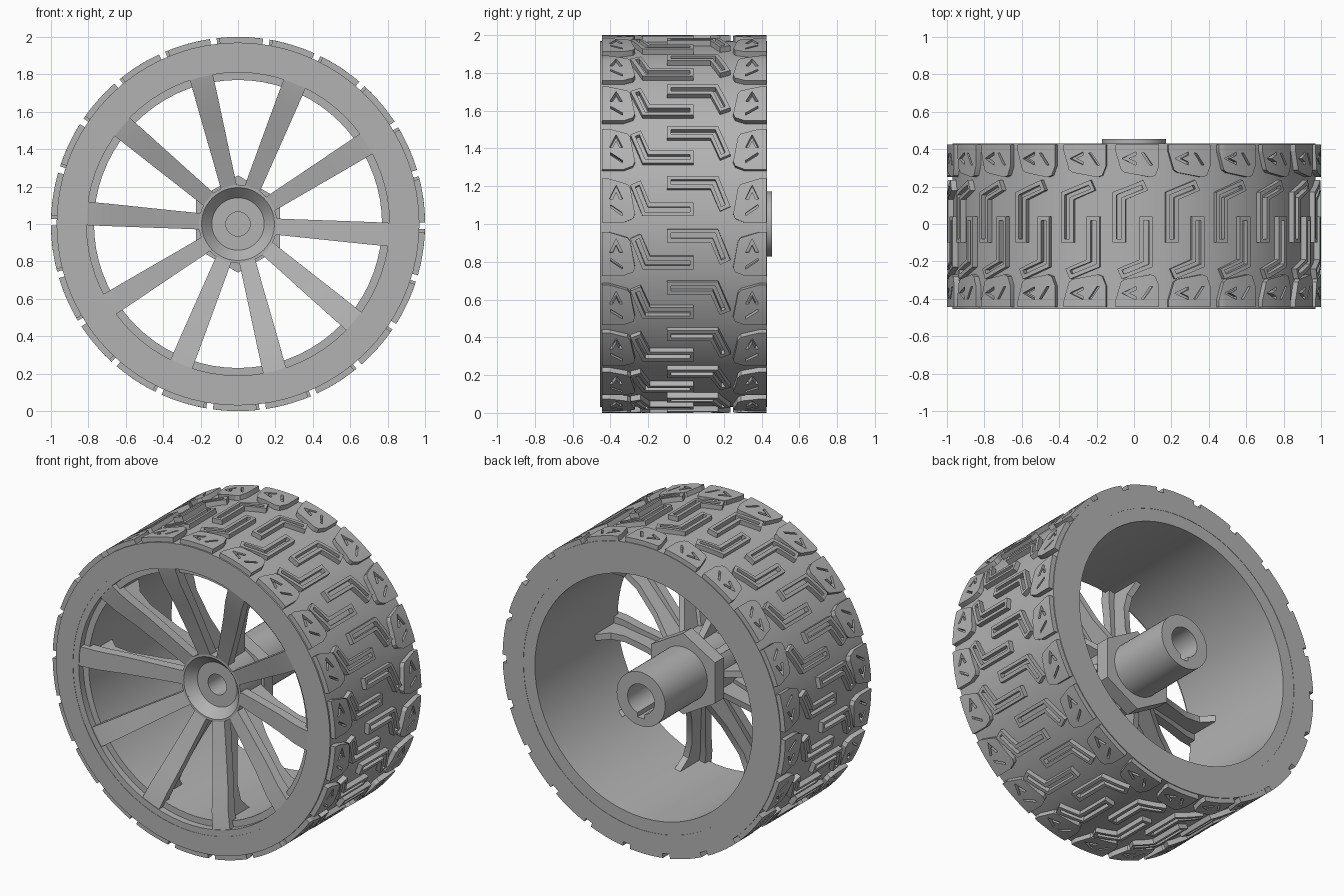
import bpy, bmesh, math
from mathutils import Matrix, Vector

if "Cube" in bpy.data.objects:
    bpy.data.objects.remove(bpy.data.objects["Cube"])

grey = bpy.data.materials.new("plain grey")
grey.use_nodes = True
COLOUR = (0.45, 0.45, 0.45, 1)
grey.diffuse_color = COLOUR
grey.node_tree.nodes["Principled BSDF"].inputs["Base Color"].default_value = COLOUR

AXLE = Matrix.Translation((0, 0, 1))
TREADS, SPOKES = 22, 10


def finish(name, bm, smooth=True):
    bmesh.ops.recalc_face_normals(bm, faces=bm.faces)
    mesh = bpy.data.meshes.new(name)
    bm.to_mesh(mesh)
    bm.free()
    mesh.materials.append(grey)
    obj = bpy.data.objects.new(name, mesh)
    bpy.context.collection.objects.link(obj)
    if smooth:
        bpy.ops.object.select_all(action="DESELECT")
        obj.select_set(True)
        bpy.context.view_layer.objects.active = obj
        bpy.ops.object.shade_smooth_by_angle(angle=math.radians(30))
    return obj


def lathe(name, profile, steps=72):
    """Turn a closed (radius, y) profile around the axle."""
    bm = bmesh.new()
    verts = [bm.verts.new((r, y, 0)) for r, y in profile]
    edges = [bm.edges.new((v, verts[i - 1])) for i, v in enumerate(verts)]
    bmesh.ops.spin(bm, geom=verts + edges, cent=(0, 0, 0), axis=(0, 1, 0),
                   angle=math.tau, steps=steps)
    bmesh.ops.remove_doubles(bm, verts=bm.verts, dist=1e-4)
    bm.transform(AXLE)
    return finish(name, bm)


def beam(bm, stations, turn):
    """Loft rectangles given as (radius, front y, back y, half width)."""
    rings = []
    for r, front, back, w in stations:
        corners = ((front, -w), (front, w), (back, w), (back, -w))
        rings.append([bm.verts.new(turn @ Vector((r, y, z))) for y, z in corners])
    for a, b in zip(rings, rings[1:]):
        for i in range(4):
            bm.faces.new((a[i - 1], a[i], b[i], b[i - 1]))
    bm.faces.new(rings[0])
    bm.faces.new(rings[-1])


def tread(name, outlines):
    """Extrude flat outlines (inner ones are slots) and wrap them on the tyre."""
    curve = bpy.data.curves.new(name + "_outline", "CURVE")
    curve.dimensions, curve.fill_mode, curve.extrude = "2D", "BOTH", 0.0175
    for points in outlines:
        spline = curve.splines.new("POLY")
        spline.points.add(len(points) - 1)
        for p, (x, y) in zip(spline.points, points):
            p.co = (x, y, 0, 1)
        spline.use_cyclic_u = True
    temp = bpy.data.objects.new(name + "_outline", curve)
    bpy.context.collection.objects.link(temp)
    graph = bpy.context.evaluated_depsgraph_get()
    flat = bpy.data.meshes.new_from_object(temp.evaluated_get(graph))
    bpy.data.objects.remove(temp)
    bm = bmesh.new()
    bm.from_mesh(flat)
    bmesh.ops.remove_doubles(bm, verts=bm.verts, dist=1e-4)
    for i in range(-2, 3):
        bmesh.ops.bisect_plane(bm, geom=bm.verts[:] + bm.edges[:] + bm.faces[:],
                               plane_co=(i * 0.05, 0, 0), plane_no=(1, 0, 0))
    # Bend one copy onto the tyre for each step round the wheel
    ring = bmesh.new()
    for k in range(TREADS):
        copies = {}
        for v in bm.verts:
            a, r = v.co.x + k * math.tau / TREADS, 0.9825 + v.co.z
            copies[v] = ring.verts.new((r * math.sin(a), v.co.y, 1 + r * math.cos(a)))
        for f in bm.faces:
            ring.faces.new([copies[v] for v in f.verts])
    bm.free()
    return finish(name, ring)


# Tyre carcass and the rim barrel with its front ledge
lathe("tyre", [(0.85, -0.455), (0.97, -0.455), (0.97, 0.43), (0.85, 0.43)])
lathe("rim", [(0.81, -0.453), (0.86, -0.453), (0.86, 0.428), (0.77, 0.428),
              (0.77, -0.41), (0.81, -0.41)])

# Hub with dished front, stepped body and bored rear sleeve
hub = lathe("hub", [(0.065, -0.21), (0.14, -0.21), (0.195, -0.27), (0.21, -0.27),
                    (0.21, -0.03), (0.172, -0.03), (0.172, 0.455), (0.095, 0.455),
                    (0.095, 0.1), (0.065, 0.1)], 48)

# Keyway cut into the sleeve bore
bm = bmesh.new()
bmesh.ops.create_cube(bm, size=1, matrix=AXLE @ Matrix.Translation((0, 0.35, -0.09))
                      @ Matrix.Diagonal((0.05, 0.4, 0.06, 1)))
cutter = finish("keyway_cutter", bm, False)
cutter.hide_render = True
cutter.hide_set(True)
cut = hub.modifiers.new("keyway", "BOOLEAN")
cut.operation, cut.object = "DIFFERENCE", cutter

# Hexagonal collar
bm = bmesh.new()
bmesh.ops.create_cone(bm, cap_ends=True, segments=6, radius1=0.26, radius2=0.26, depth=0.09,
                      matrix=AXLE @ Matrix.Translation((0, -0.015, 0))
                      @ Matrix.Rotation(math.pi / 2, 4, "X"))
finish("hex_collar", bm, False)

# Dished spokes, each a flat strap with a rib behind it
strap = [(0.19, -0.265, -0.2, 0.043), (0.35, -0.31, -0.25, 0.048),
         (0.55, -0.37, -0.31, 0.055), (0.7, -0.425, -0.36, 0.06),
         (0.815, -0.45, -0.38, 0.063)]
rib = [(0.19, -0.24, -0.06, 0.02), (0.4, -0.29, -0.17, 0.02),
       (0.6, -0.34, -0.24, 0.02), (0.7, -0.38, -0.24, 0.02),
       (0.78, -0.4, -0.17, 0.02)]
for part, stations in (("spoke_straps", strap), ("spoke_ribs", rib)):
    bm = bmesh.new()
    for k in range(SPOKES):
        angle = math.radians(4) - k * math.tau / SPOKES
        beam(bm, stations, AXLE @ Matrix.Rotation(angle, 4, "Y"))
    finish(part, bm)

# Hooked centre treads: the second is the first turned half round
hook = [[(-0.115, -0.1), (-0.115, 0.17), (0.05, 0.235), (0.075, 0.18),
         (-0.045, 0.13), (-0.045, -0.1)],
        [(-0.095, -0.08), (-0.095, 0.155), (0.04, 0.208), (0.05, 0.187),
         (-0.067, 0.142), (-0.067, -0.08)]]
tread("rear_hook_treads", hook)
tread("front_hook_treads", [[(-0.015 - x, -0.06 - y) for x, y in o] for o in hook])

# Shoulder blocks with a chevron groove and a slanted sipe, mirrored front to back
block = [[(-0.1, 0.445), (-0.1, 0.41), (-0.07, 0.31), (-0.05, 0.295), (0.09, 0.27),
          (0.115, 0.28), (0.135, 0.33), (0.135, 0.445)],
         [(-0.065, 0.37), (0.01, 0.335), (0.01, 0.352), (-0.03, 0.37),
          (0.01, 0.388), (0.01, 0.405)],
         [(0.04, 0.4), (0.085, 0.335), (0.1, 0.335), (0.055, 0.4)]]
tread("front_shoulder_blocks", [[(x, -y) for x, y in o] for o in block])
tread("rear_shoulder_blocks", [[(x, y - 0.02) for x, y in o] for o in block])
